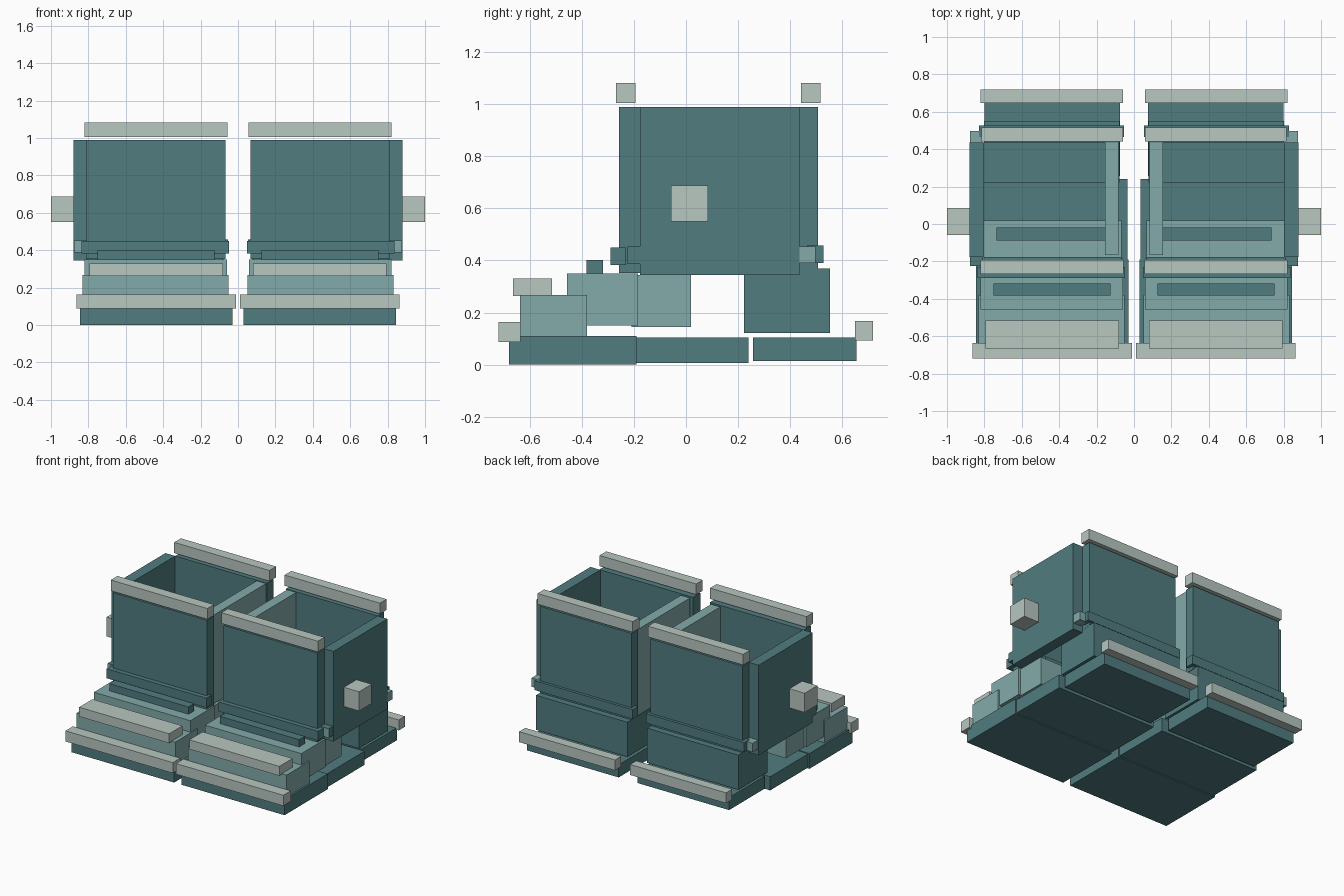
import bpy
import bmesh


def material(name, rgb):
    m = bpy.data.materials.new(name)
    m.diffuse_color = (*rgb, 1.0)
    return m


DARK = material("dark teal", (0.082, 0.202, 0.212))
LIGHT = material("light teal", (0.227, 0.402, 0.402))
PALE = material("pale grey", (0.479, 0.571, 0.527))


def box(name, mat, x, y, z, front_mat=None):
    """One block for each boot; x ranges are given for the right boot."""
    for side, s in (("right", 1), ("left", -1)):
        bm = bmesh.new()
        bmesh.ops.create_cube(bm, size=1.0)
        for v in bm.verts:
            v.co = (s * (sum(x) / 2 + v.co.x * (x[1] - x[0])),
                    sum(y) / 2 + v.co.y * (y[1] - y[0]),
                    sum(z) / 2 + v.co.z * (z[1] - z[0]))
        bmesh.ops.recalc_face_normals(bm, faces=bm.faces)
        if front_mat:
            for f in bm.faces:
                f.material_index = 1 if f.normal.y < -0.5 else 0
        me = bpy.data.meshes.new(f"{side}_{name}")
        bm.to_mesh(me)
        bm.free()
        me.materials.append(mat)
        if front_mat:
            me.materials.append(front_mat)
        bpy.context.collection.objects.link(bpy.data.objects.new(me.name, me))


# Soles
box("toe_sole", DARK, (0.03, 0.845), (-0.68, -0.19), (0.0, 0.11))
box("middle_sole", DARK, (0.035, 0.835), (-0.20, 0.24), (0.007, 0.105))
box("heel_sole", DARK, (0.075, 0.80), (0.257, 0.655), (0.015, 0.105))

# Stepped foot and heel
box("toe_block", LIGHT, (0.05, 0.832), (-0.638, -0.38), (0.10, 0.268))
box("instep_block", LIGHT, (0.058, 0.822), (-0.457, -0.185), (0.15, 0.35))
box("ankle_block", LIGHT, (0.068, 0.805), (-0.21, 0.02), (0.145, 0.345))
box("heel_block", DARK, (0.078, 0.802), (0.222, 0.552), (0.122, 0.37))

# Laces
box("front_lace", DARK, (0.125, 0.752), (-0.382, -0.318), (0.345, 0.402))
box("rear_lace", DARK, (0.11, 0.735), (-0.087, -0.02), (0.34, 0.395))

# Open shaft
box("shaft_front", DARK, (0.067, 0.81), (-0.257, -0.176), (0.352, 0.99))
box("shaft_back", DARK, (0.075, 0.803), (0.435, 0.507), (0.365, 0.99))
box("shaft_outer", DARK, (0.802, 0.88), (-0.176, 0.435), (0.345, 0.99))
box("shaft_inner", LIGHT, (0.083, 0.156), (-0.165, 0.438), (0.35, 0.985))

# Ankle cuff
box("front_cuff", DARK, (0.048, 0.838), (-0.29, -0.23), (0.382, 0.45))
box("back_cuff", DARK, (0.053, 0.83), (0.465, 0.527), (0.39, 0.457))
box("outer_cuff_front", DARK, (0.81, 0.876), (-0.224, -0.17), (0.387, 0.453), LIGHT)
box("outer_cuff_back", LIGHT, (0.81, 0.876), (0.43, 0.497), (0.39, 0.453))

# Pale trims and side knob
box("front_top_trim", PALE, (0.055, 0.82), (-0.268, -0.193), (1.005, 1.082))
box("back_top_trim", PALE, (0.06, 0.815), (0.442, 0.517), (1.005, 1.082))
box("toe_trim", PALE, (0.08, 0.793), (-0.665, -0.515), (0.263, 0.33))
box("front_sole_trim", PALE, (0.012, 0.863), (-0.72, -0.635), (0.087, 0.163))
box("back_sole_trim", PALE, (0.06, 0.82), (0.648, 0.718), (0.093, 0.168))
box("side_knob", PALE, (0.87, 1.0), (-0.058, 0.085), (0.55, 0.688))
